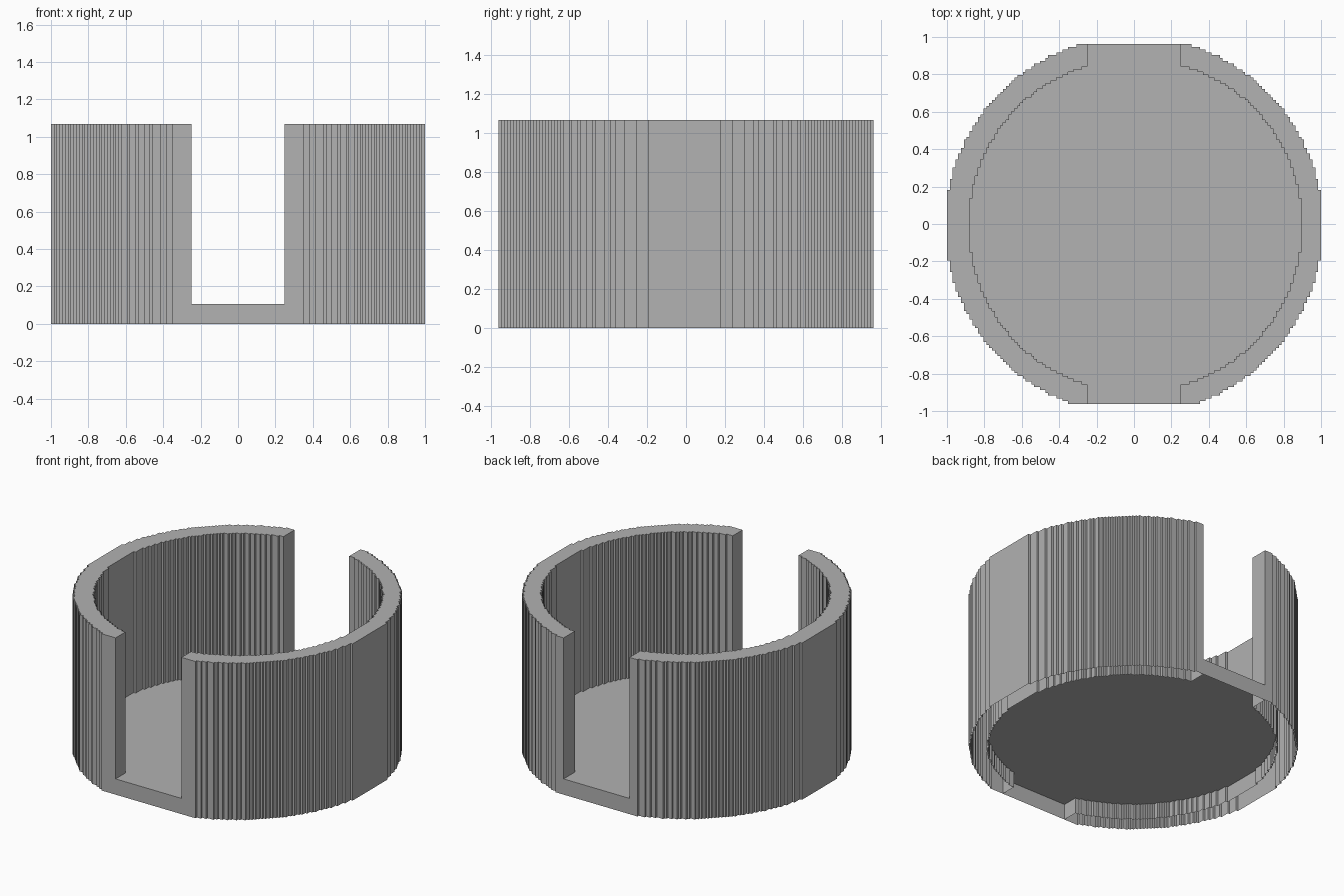
import bpy
import bmesh
import math

if "Cube" in bpy.data.objects:
    bpy.data.objects.remove(bpy.data.objects["Cube"], do_unlink=True)

# Stepped grid that every outline follows
COLS, ROWS = 133, 128
CELL = 2 / COLS
OUTER_R, INNER_R = 67.085, 59.25
SLOT = (50, 83)
WALL_TOP, FLOOR_TOP = 1.067, 0.107

grey = bpy.data.materials.new("plain_grey")
grey.use_nodes = True
grey.diffuse_color = (0.445, 0.445, 0.445, 1)
grey.node_tree.nodes["Principled BSDF"].inputs["Base Color"].default_value = grey.diffuse_color


def part_at(i, j):
    """Name of the part that covers a grid cell, or None outside."""
    if not (0 <= i < COLS and 0 <= j < ROWS):
        return None
    if math.hypot(i - 66, j - 63) > OUTER_R:
        return None
    in_bowl = math.hypot(i - 66.5, j - 63) <= INNER_R
    if in_bowl or SLOT[0] <= i < SLOT[1]:
        return "floor"
    return "right_wall" if i < COLS / 2 else "left_wall"


def build(name, top):
    """Flat top plus vertical sides down to the ground, open underneath."""
    bm = bmesh.new()

    def point(i, j, z):
        return bm.verts.new((i * CELL - 1, (j - ROWS / 2) * CELL, z))

    for i in range(COLS):
        for j in range(ROWS):
            if part_at(i, j) != name:
                continue
            corners = [(i, j), (i + 1, j), (i + 1, j + 1), (i, j + 1)]
            bm.faces.new([point(*c, top) for c in corners])
            neighbours = [(i, j - 1), (i + 1, j), (i, j + 1), (i - 1, j)]
            for k, cell in enumerate(neighbours):
                other = part_at(*cell)
                # The floor only has sides where it meets the open air
                if other == name or (name == "floor" and other):
                    continue
                a, b = corners[k], corners[(k + 1) % 4]
                bm.faces.new([point(*a, 0), point(*b, 0), point(*b, top), point(*a, top)])

    bmesh.ops.remove_doubles(bm, verts=bm.verts[:], dist=CELL / 10)
    bmesh.ops.dissolve_limit(bm, angle_limit=math.radians(1),
                             verts=bm.verts[:], edges=bm.edges[:])
    mesh = bpy.data.meshes.new(name)
    bm.to_mesh(mesh)
    bm.free()
    mesh.materials.append(grey)
    bpy.context.collection.objects.link(bpy.data.objects.new(name, mesh))


# Two curved walls and the floor that runs out through both slots
build("left_wall", WALL_TOP)
build("right_wall", WALL_TOP)
build("floor", FLOOR_TOP)
